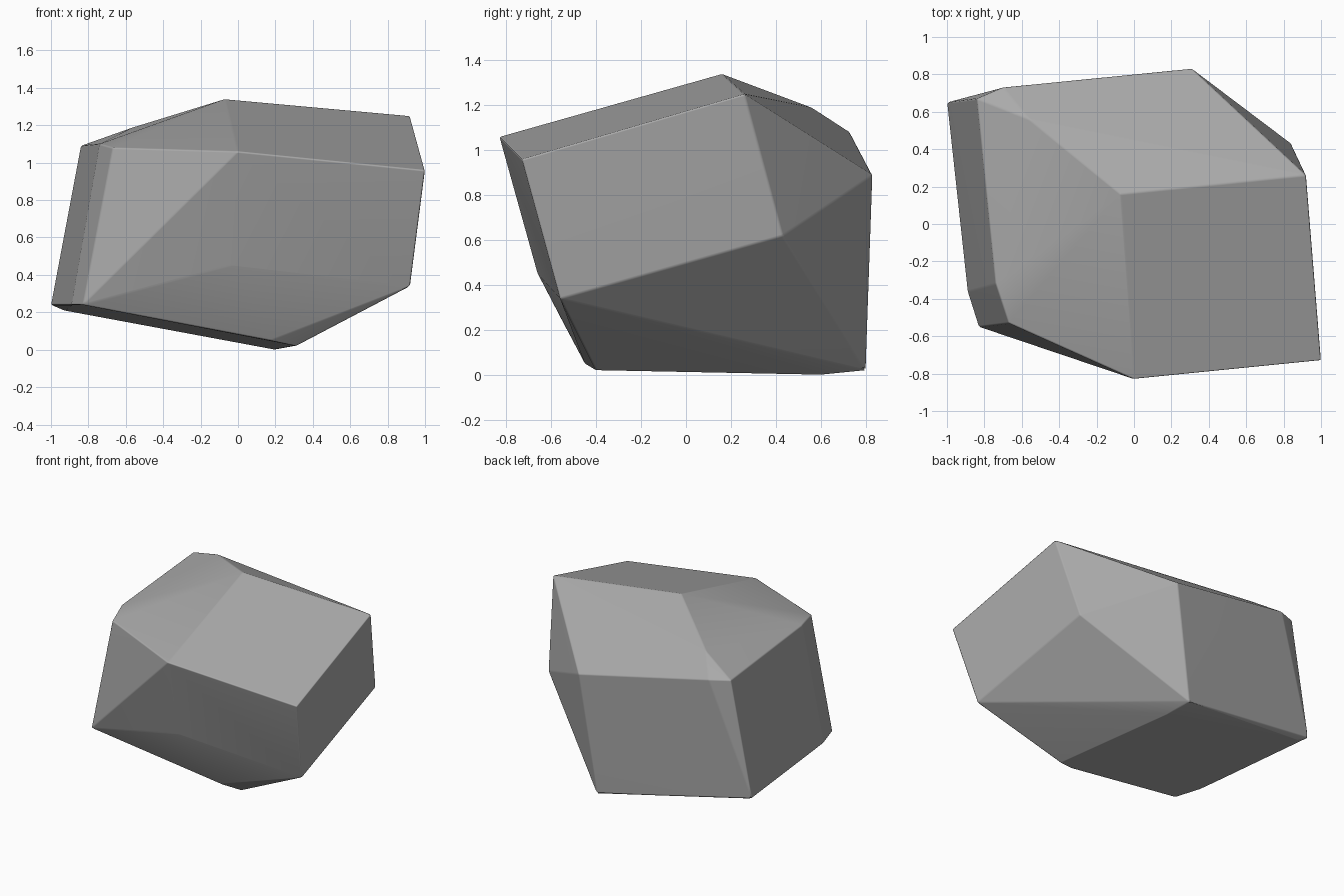
import bpy
import bmesh
import math

cube = bpy.data.objects.get("Cube")
if cube:
    bpy.data.objects.remove(cube, do_unlink=True)

# Stone colour
stone = bpy.data.materials.new("stone grey")
stone.use_nodes = True
grey = (0.40, 0.40, 0.40, 1)
stone.diffuse_color = grey
stone.node_tree.nodes["Principled BSDF"].inputs["Base Color"].default_value = grey

# Corners of the boulder, grouped by region
crown = [(-.07, .16, 1.34), (.92, .26, 1.25), (-.56, .56, 1.19)]
front = [(0, -.83, 1.06), (1, -.73, .96), (.92, -.56, .34), (-.04, -.66, .45)]
right_side = [(-.67, -.53, 1.08), (-.74, -.32, 1.10), (-.83, -.55, .24),
              (-.89, -.36, .24), (-1, .65, .24), (-.93, .62, .21)]
back = [(-.84, .67, 1.09), (-.70, .73, 1.08), (.31, .83, .89), (.84, .43, .62)]
base = [(.18, .80, .02), (.20, .60, 0), (.31, -.40, .02), (.17, -.45, .05)]

# Wrap the corners in a hull and merge nearly flat triangles
bm = bmesh.new()
for corner in crown + front + right_side + back + base:
    bm.verts.new(corner)
hull = bmesh.ops.convex_hull(bm, input=bm.verts[:])
loose = [v for v in bm.verts if not v.link_faces]
bmesh.ops.delete(bm, geom=loose, context="VERTS")
bmesh.ops.dissolve_limit(bm, angle_limit=math.radians(3),
                         verts=bm.verts[:], edges=bm.edges[:])
bmesh.ops.recalc_face_normals(bm, faces=bm.faces[:])

mesh = bpy.data.meshes.new("boulder")
bm.to_mesh(mesh)
bm.free()
mesh.materials.append(stone)
boulder = bpy.data.objects.new("boulder", mesh)
bpy.context.collection.objects.link(boulder)
mesh.shade_smooth()

# Worn edges with flat-looking faces between them
bevel = boulder.modifiers.new("worn edges", "BEVEL")
bevel.width = 0.008
bevel.segments = 2
bevel.limit_method = "ANGLE"
bevel.angle_limit = math.radians(12)
weighted = boulder.modifiers.new("face normals", "WEIGHTED_NORMAL")
weighted.keep_sharp = True
